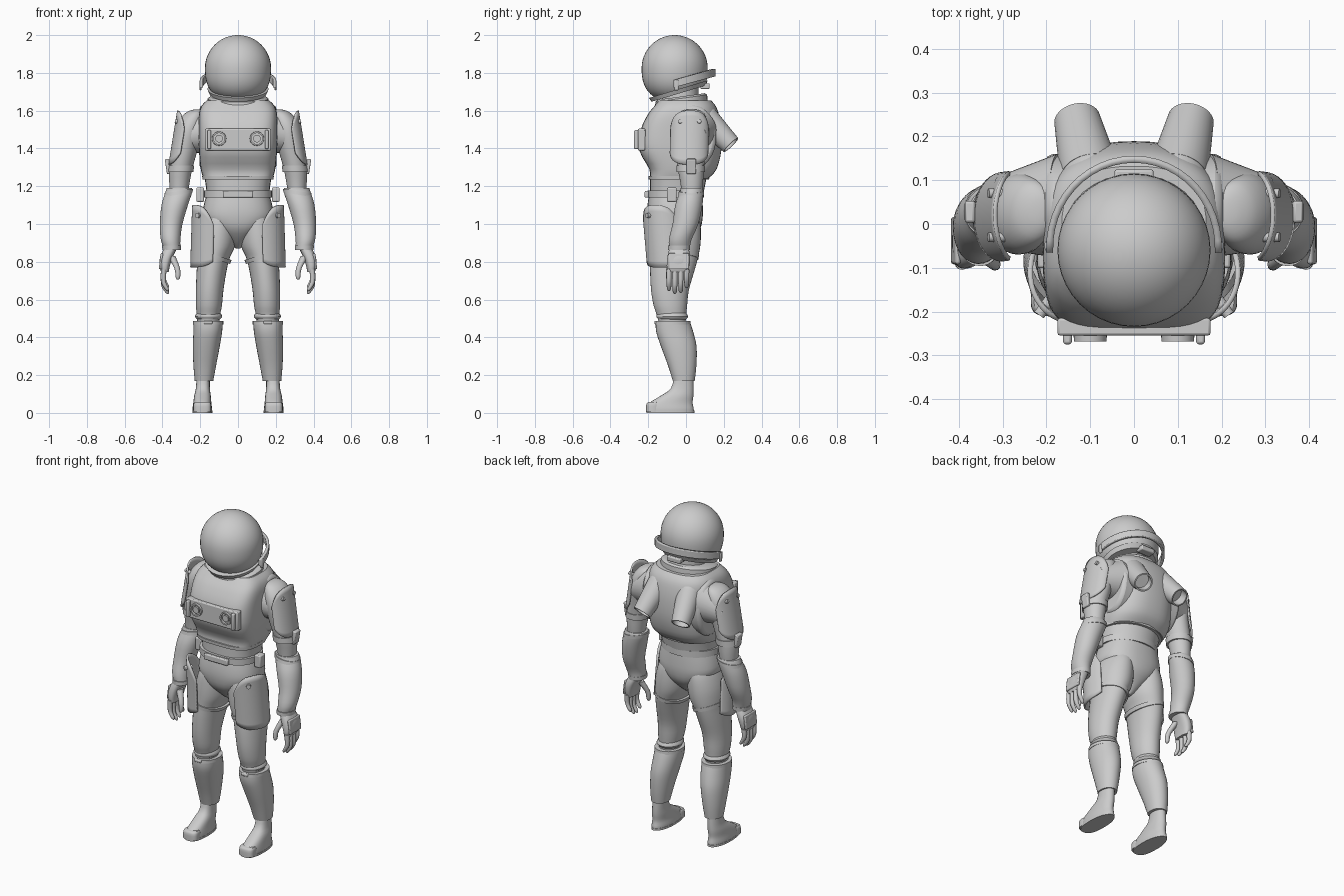
import bpy, bmesh
from math import sin, cos, pi, radians
from mathutils import Matrix, Vector

cube = bpy.data.objects.get("Cube")
if cube:
    bpy.data.objects.remove(cube, do_unlink=True)
parts = []


def finish(name, bm, mirror=False, bevel=0, thick=0):
    bmesh.ops.recalc_face_normals(bm, faces=bm.faces)
    mesh = bpy.data.meshes.new(name)
    bm.to_mesh(mesh)
    bm.free()
    obj = bpy.data.objects.new(name, mesh)
    bpy.context.collection.objects.link(obj)
    if thick:
        mod = obj.modifiers.new("thickness", 'SOLIDIFY')
        mod.thickness, mod.offset = thick, 0
    if bevel:
        mod = obj.modifiers.new("bevel", 'BEVEL')
        mod.width, mod.segments, mod.limit_method = bevel, 2, 'ANGLE'
    if mirror:
        obj.modifiers.new("mirror", 'MIRROR').use_mirror_merge = False
    parts.append(obj)
    return obj


def spline(rows, steps):
    out = []
    for i in range(len(rows) - 1):
        p0, p1, p2, p3 = (rows[max(0, min(j, len(rows) - 1))] for j in range(i - 1, i + 3))
        for s in range(steps):
            t = s / steps
            out.append([b + .5 * t * (c - a + t * (2 * a - 5 * b + 4 * c - d + t * (3 * (b - c) + d - a)))
                        for a, b, c, d in zip(p0, p1, p2, p3)])
    return out + [rows[-1]]


def power(v, e):
    return abs(v) ** (2 / e) * (1 if v >= 0 else -1)


def loft(name, rows, front=2, back=2, steps=3, mirror=False, tilt=(0, 0), seg=32):
    """Stack rings given as (z, centre x, centre y, radius x, radius y)."""
    bm = bmesh.new()
    rings = []
    for z, cx, cy, rx, ry in spline(rows, steps):
        ring = []
        for i in range(seg):
            a = 2 * pi * i / seg
            e = front if sin(a) < 0 else back
            dx, dy = rx * power(cos(a), e), ry * power(sin(a), e)
            ring.append(bm.verts.new((cx + dx, cy + dy, z + tilt[0] * dx + tilt[1] * dy)))
        rings.append(ring)
    for lo, hi in zip(rings, rings[1:]):
        for i in range(seg):
            j = (i + 1) % seg
            bm.faces.new((lo[i], lo[j], hi[j], hi[i]))
    bm.faces.new(rings[0])
    bm.faces.new(rings[-1])
    return finish(name, bm, mirror)


def shell(name, centre, radii, angles, heights, drop=(0, 0), lean=(0, 0), tilt=0, thick=.015, mirror=False, p=3):
    """Curved plate; drop rounds off its bottom and top corners."""
    bm = bmesh.new()
    nu, nv = 24, 10
    grid = []
    for i in range(nu + 1):
        u = abs(2 * i / nu - 1) ** p
        a = radians(angles[0] + (angles[1] - angles[0]) * i / nu)
        low, high = heights[0] + drop[0] * u, heights[1] - drop[1] * u
        col = []
        for j in range(nv + 1):
            z = low + (high - low) * j / nv
            rise = z - heights[0]
            y = radii[1] * sin(a)
            col.append(bm.verts.new((centre[0] + lean[0] * rise + radii[0] * cos(a),
                                     centre[1] + lean[1] * rise + y, z + tilt * y)))
        grid.append(col)
    for a, b in zip(grid, grid[1:]):
        for j in range(nv):
            bm.faces.new((a[j], b[j], b[j + 1], a[j + 1]))
    return finish(name, bm, mirror, thick=thick)


def box(name, centre, size, mirror=False, bevel=.006, rot=0):
    bm = bmesh.new()
    bmesh.ops.create_cube(bm, size=1, matrix=Matrix.Translation(centre) @ Matrix.Rotation(rot, 4, 'Y')
                          @ Matrix.Diagonal((*size, 1)))
    return finish(name, bm, mirror, bevel)


def rod(name, start, end, r1, r2=None, hollow=0, scale=(1, 1, 1), bevel=0):
    """Mirrored round bar between two points, optionally recessed at its end."""
    start, end = Vector(start), Vector(end)
    axis = end - start
    mat = (Matrix.Translation((start + end) / 2) @ Matrix.Diagonal((*scale, 1))
           @ axis.to_track_quat('Z', 'Y').to_matrix().to_4x4())
    bm = bmesh.new()
    bmesh.ops.create_cone(bm, cap_ends=True, segments=32, radius1=r1, radius2=r2 or r1, depth=axis.length)
    if hollow:
        cap = max(bm.faces, key=lambda f: f.calc_center_median().z)
        bmesh.ops.inset_individual(bm, faces=[cap], thickness=.008)
        floor = bmesh.ops.extrude_discrete_faces(bm, faces=[cap])["faces"][0]
        bmesh.ops.translate(bm, vec=(0, 0, -hollow), verts=floor.verts)
    bm.transform(mat)
    return finish(name, bm, True, bevel)


# Helmet: round dome, fuller below, cut along a sloping rim
R = .175
rows = []
for i in range(25):
    h = -cos(pi * i / 24) * .999
    e = 2.5 if h < 0 else 2
    r = R * (1 - abs(h) ** e) ** (1 / e)
    rows.append((1.825 + R * h, 0, -.06, r, r))
helmet = loft("helmet", rows, steps=1, seg=40)
bm = bmesh.new()
bm.from_mesh(helmet.data)
cut = bmesh.ops.bisect_plane(bm, geom=bm.verts[:] + bm.edges[:] + bm.faces[:], plane_co=(0, -.06, 1.70),
                             plane_no=(0, -.3, 1), clear_inner=True)["geom_cut"]
bmesh.ops.edgeloop_fill(bm, edges=[g for g in cut if isinstance(g, bmesh.types.BMEdge)])
bm.to_mesh(helmet.data)
bm.free()
loft("helmet_rim", [(1.69, 0, -.04, .15, .143), (1.714, 0, -.04, .162, .156)], steps=1, tilt=(0, .3))
shell("helmet_rear_band", (0, -.055), (.193, .203), (-3, 183), (1.725, 1.765), tilt=.28, thick=.016)
box("helmet_ear", (.198, -.05, 1.735), (.012, .024, .055), True)
box("helmet_rear_latch", (0, .1, 1.73), (.09, .05, .03))

# Torso shell, collar and waist
loft("neck", [(1.6, 0, -.03, .1, .1), (1.74, 0, -.03, .095, .095)], steps=1)
loft("torso", [(1.24, 0, -.038, .183, .155), (1.29, 0, -.016, .197, .178), (1.39, 0, -.03, .207, .217),
               (1.5, 0, -.026, .209, .213), (1.58, 0, -.014, .207, .188), (1.625, 0, -.005, .193, .162),
               (1.655, 0, -.005, .165, .137)], front=4, back=2.5, seg=48)
loft("collar", [(1.63, 0, -.025, .165, .14), (1.665, 0, -.025, .16, .137), (1.675, 0, -.025, .145, .125)],
     front=2.4, steps=1, tilt=(0, .14))
rod("armhole_rim", (.12, .035, 1.46), (.203, .035, 1.46), .125, scale=(1, 1, 1.35), bevel=.018)
loft("torso_hem", [(1.235, 0, -.038, .188, .16), (1.255, 0, -.037, .19, .163)], front=3.4, steps=1)
loft("waist", [(1.15, 0, -.05, .165, .14), (1.2, 0, -.045, .17, .145), (1.25, 0, -.04, .178, .15)], front=2.5)

# Chest control panel
box("chest_panel", (0, -.235, 1.447), (.35, .04, .115))
box("panel_side_bar", (.152, -.258, 1.447), (.02, .034, .1), True)
rod("knob_ring", (.1, -.23, 1.452), (.1, -.268, 1.452), .04, .037, hollow=.014)
rod("knob_cap", (.1, -.24, 1.452), (.1, -.265, 1.452), .02)

# Back thrusters
rod("thruster", (.1, .11, 1.55), (.13, .238, 1.418), .07, .053, hollow=.05)
loft("thruster_dome", [(1.48, .1, .11, .07, .06), (1.54, .1, .11, .072, .075), (1.59, .1, .105, .058, .062),
                       (1.625, .1, .1, .02, .03)], mirror=True)

# Belt with buckle and pouches
loft("belt", [(1.14, 0, -.055, .18, .15), (1.178, 0, -.055, .18, .15)], front=2.5, steps=1)
box("buckle", (0, -.208, 1.157), (.16, .022, .036))
box("belt_pouch", (.2, -.075, 1.155), (.042, .052, .075), True)

# Pelvis and legs
loft("pelvis", [(.87, 0, -.055, .012, .03), (.91, 0, -.055, .05, .08), (.97, 0, -.057, .13, .13),
                (1.03, 0, -.058, .184, .146), (1.09, 0, -.058, .183, .147), (1.16, 0, -.055, .165, .14)],
     front=2.4, back=2.4)
loft("leg", [(.44, .158, -.07, .055, .065), (.52, .156, -.077, .062, .078), (.57, .154, -.083, .069, .089),
             (.65, .15, -.085, .073, .1), (.75, .14, -.073, .079, .117), (.82, .129, -.063, .085, .126),
             (.88, .115, -.058, .098, .133), (.95, .106, -.056, .1, .135), (1.03, .095, -.056, .088, .128),
             (1.1, .08, -.056, .07, .1)], mirror=True)
loft("thigh_strap", [(.815, .131, -.064, .089, .13), (.837, .127, -.063, .093, .132)], steps=1, mirror=True,
     tilt=(.3, 0))
loft("knee_fold", [(.495, .156, -.073, .06, .072), (.51, .156, -.073, .072, .084), (.53, .155, -.075, .062, .075)],
     mirror=True)
shell("thigh_plate", (.137, -.085), (.11, .115), (-92, 40), (.77, 1.1), drop=(.03, .11), lean=(-.03, -.085),
      thick=.012, mirror=True)
rod("thigh_plate_stud", (.19, -.17, 1.045), (.217, -.208, 1.045), .013)

# Shin guards and feet
loft("shin_guard", [(.17, .18, -.012, .049, .058), (.25, .176, -.02, .06, .075), (.35, .168, -.038, .071, .094),
                    (.43, .16, -.06, .076, .098), (.485, .158, -.07, .077, .09)], mirror=True, front=2.3)
loft("shin_guard_lip", [(.468, .158, -.07, .08, .095), (.486, .158, -.07, .08, .093)], steps=1, mirror=True)
box("shin_clasp", (.158, -.16, .478), (.045, .016, .018), True)
loft("foot", [(0, .189, -.083, .05, .123), (.02, .189, -.083, .052, .124), (.052, .189, -.08, .048, .115),
              (.09, .188, -.048, .044, .087), (.13, .186, -.02, .037, .06), (.2, .184, -.012, .035, .05)],
     mirror=True, front=2.6)
loft("sole", [(0, .189, -.083, .053, .127), (.012, .189, -.083, .053, .127)], steps=1, mirror=True, front=2.6)
loft("toe_cap", [(.006, .189, -.175, .047, .036), (.045, .189, -.175, .046, .035), (.057, .189, -.172, .04, .028)],
     mirror=True, front=3, back=3)

# Arms
rod("shoulder", (.16, .04, 1.495), (.3, .025, 1.46), .122, .085)
loft("upper_arm", [(1.14, .313, .03, .045, .05), (1.22, .31, .03, .054, .06), (1.3, .302, .025, .062, .07),
                   (1.4, .279, .022, .067, .083), (1.48, .265, .023, .07, .093), (1.54, .25, .025, .068, .088),
                   (1.585, .23, .028, .052, .068), (1.603, .218, .03, .028, .038), (1.607, .215, .03, .004, .006)],
     mirror=True)
shell("shoulder_pad", (.308, .015), (.055, .098), (-85, 85), (1.315, 1.6), drop=(.06, .1), lean=(-.16, .02),
      thick=.01, mirror=True, p=2.6)
for y in (-.03, .07):
    rod("shoulder_stud", (.29, y, 1.535), (.333, y, 1.545), .011)
loft("arm_band", [(1.275, .304, .025, .068, .075), (1.31, .3, .025, .068, .076)], steps=1, mirror=True)
box("arm_module", (.37, .028, 1.305), (.024, .05, .08), True, rot=.15)
loft("forearm", [(.875, .35, -.035, .045, .055), (.92, .357, -.03, .052, .06), (1.0, .354, -.003, .06, .068),
                 (1.1, .335, .015, .07, .072), (1.17, .313, .03, .071, .062), (1.19, .311, .03, .066, .058)],
     mirror=True)
loft("elbow_cuff", [(1.155, .317, .027, .075, .068), (1.175, .313, .029, .075, .066)], steps=1, mirror=True,
     tilt=(-.15, 0))
loft("wrist_cuff", [(.862, .351, -.038, .049, .058), (.885, .352, -.037, .05, .059)], steps=1, mirror=True)

# Hands
loft("palm", [(.745, .387, -.045, .02, .052), (.78, .388, -.042, .028, .06), (.83, .377, -.038, .034, .06),
              (.88, .352, -.037, .034, .048)], mirror=True, front=2.6, back=2.6)
box("hand_plate", (.407, -.038, .803), (.014, .108, .085), True, rot=-.12)
for i, tip in enumerate((.645, .63, .635, .66)):
    y = -.09 + .031 * i
    loft("finger", [(tip, .372, y, .004, .004), (tip + .012, .377, y, .011, .011), (tip + .05, .395, y, .013, .013),
                    (.76, .393, y, .015, .015)], mirror=True, seg=12)
loft("thumb", [(.705, .318, -.095, .004, .004), (.718, .318, -.094, .012, .012), (.765, .322, -.088, .015, .015),
               (.83, .352, -.06, .021, .022)], mirror=True, seg=12)

bpy.ops.object.select_all(action='DESELECT')
for obj in parts:
    obj.select_set(True)
bpy.context.view_layer.objects.active = parts[0]
bpy.ops.object.shade_smooth_by_angle(angle=radians(40))
